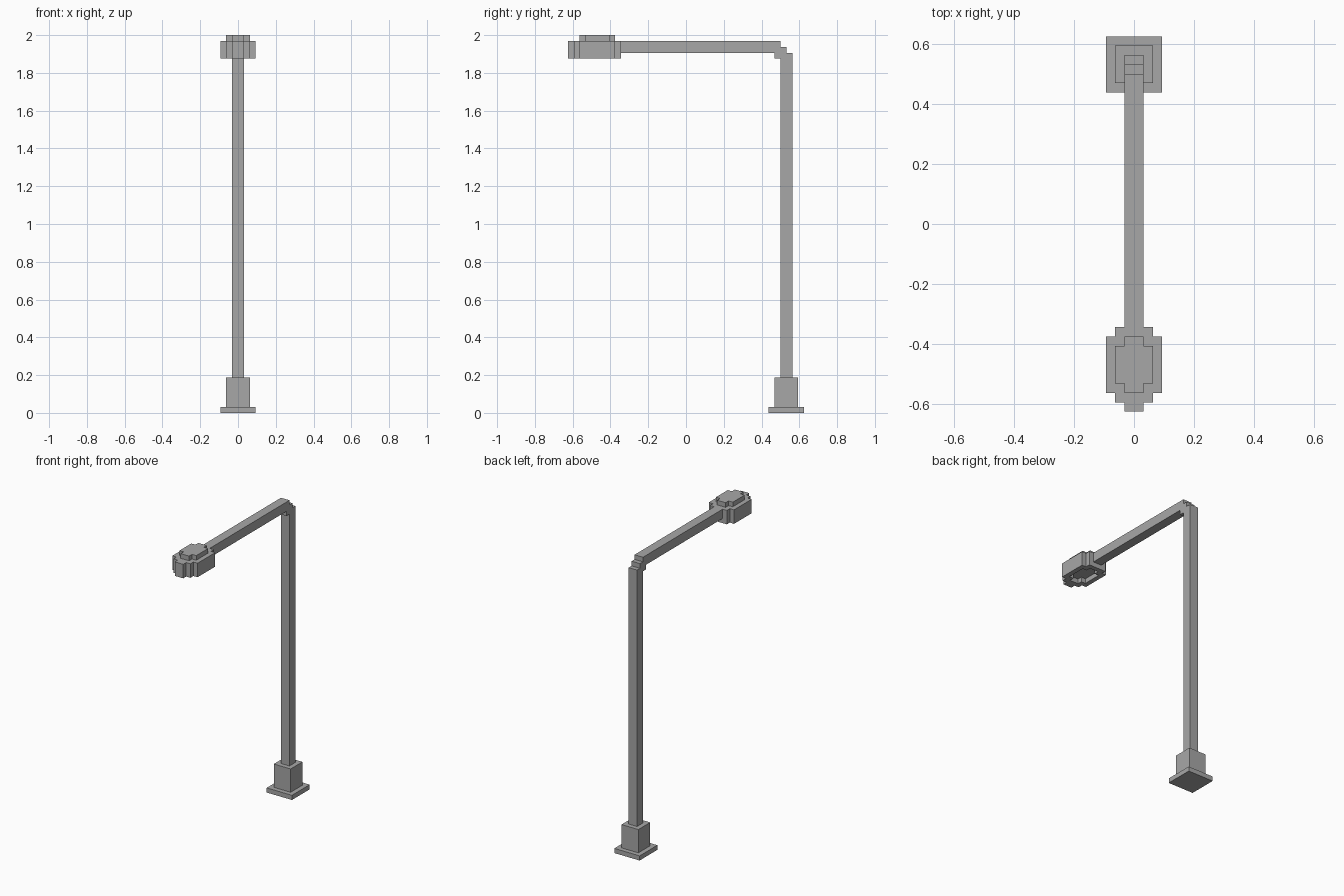
import bpy
import bmesh

U = 1 / 32  # block size

default = bpy.data.objects.get("Cube")
if default:
    bpy.data.objects.remove(default, do_unlink=True)

grey = bpy.data.materials.new("grey metal")
grey.use_nodes = True
COLOUR = (0.39, 0.39, 0.39, 1)
grey.diffuse_color = COLOUR
grey.node_tree.nodes["Principled BSDF"].inputs["Base Color"].default_value = COLOUR


def prism(name, points, offset):
    """Extrude a closed outline of 3D points by an offset, in block units."""
    bm = bmesh.new()
    face = bm.faces.new([bm.verts.new([c * U for c in p]) for p in points])
    result = bmesh.ops.extrude_face_region(bm, geom=[face])
    top = [g for g in result["geom"] if isinstance(g, bmesh.types.BMVert)]
    bmesh.ops.translate(bm, verts=top, vec=[c * U for c in offset])
    bmesh.ops.recalc_face_normals(bm, faces=bm.faces)
    mesh = bpy.data.meshes.new(name)
    bm.to_mesh(mesh)
    bm.free()
    mesh.materials.append(grey)
    obj = bpy.data.objects.new(name, mesh)
    bpy.context.collection.objects.link(obj)
    return obj


def stepped(name, rows, z0, z1):
    """Symmetric stepped plan made of rows (y start, y end, half width)."""
    side = [(w, y) for y0, y1, w in rows for y in (y0, y1)]
    outline = side + [(-x, y) for x, y in reversed(side)]
    return prism(name, [(x, y, z0) for x, y in outline], (0, 0, z1 - z0))


# Foot
stepped("base_plate", [(14, 20, 3)], 0, 1)
stepped("base_socket", [(15, 19, 2)], 1, 6)

# Pole and arm with a stepped elbow, as one side profile
profile = [(16, 6), (18, 6), (18, 61), (17, 61), (17, 62), (16, 62), (16, 63),
           (-11, 63), (-11, 61), (15, 61), (15, 60), (16, 60)]
prism("pole_and_arm", [(-1, y, z) for y, z in profile], (2, 0, 0))

# Lamp head with a cap on top and a matching recess underneath
head_rows = [(-20, -19, 1), (-19, -18, 2), (-18, -12, 3), (-12, -11, 2)]
cap_rows = [(-18, -17, 1), (-17, -13, 2), (-13, -12, 1)]
head = stepped("lamp_head", head_rows, 60, 63)
stepped("lamp_cap", cap_rows, 63, 64)
cutter = stepped("recess_cutter", cap_rows, 59, 61)
cutter.hide_render = True
cutter.hide_viewport = True
recess = head.modifiers.new("recess", "BOOLEAN")
recess.operation = "DIFFERENCE"
recess.solver = "EXACT"
recess.object = cutter
